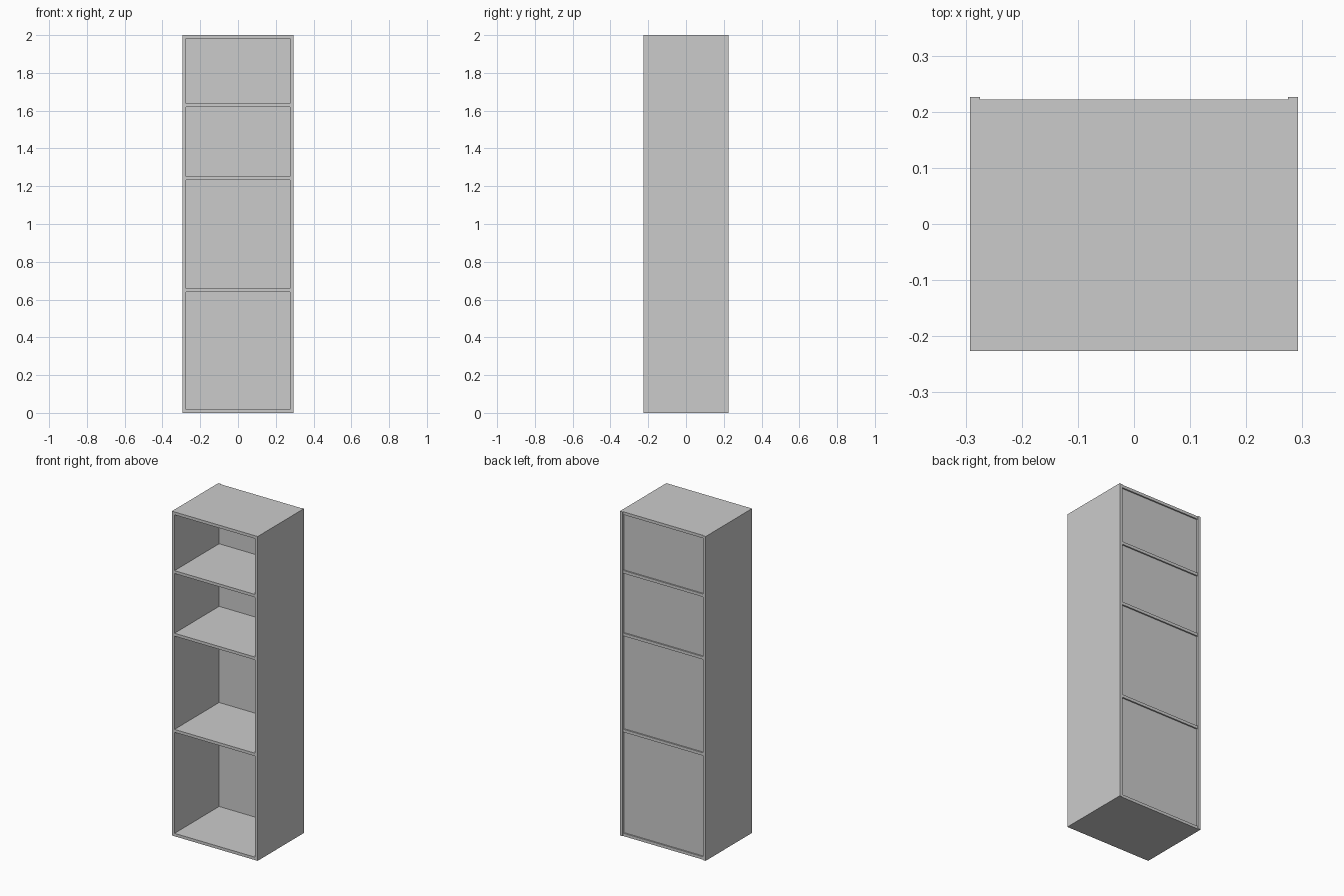
import bpy

if "Cube" in bpy.data.objects:
    bpy.data.objects.remove(bpy.data.objects["Cube"])

W, D, H, T = 0.585, 0.452, 2.0, 0.018   # overall size and board thickness

grey = bpy.data.materials.new("light grey")
grey.diffuse_color = (0.6, 0.6, 0.6, 1)
grey.use_nodes = True
grey.node_tree.nodes["Principled BSDF"].inputs["Base Color"].default_value = grey.diffuse_color


def box(name, x0, x1, y0, y1, z0, z1):
    bpy.ops.mesh.primitive_cube_add(
        size=1, location=((x0 + x1) / 2, (y0 + y1) / 2, (z0 + z1) / 2))
    ob = bpy.context.object
    ob.name = name
    ob.scale = (x1 - x0, y1 - y0, z1 - z0)
    bpy.ops.object.transform_apply(location=False, rotation=False, scale=True)
    ob.data.materials.append(grey)
    return ob


# Side boards, full depth
inner = W / 2 - T
box("left_side", -W / 2, -inner, -D / 2, D / 2, 0, H)
box("right_side", inner, W / 2, -D / 2, D / 2, 0, H)

# Bottom, shelves and top, slightly shorter at the back
levels = [0, 0.641, 1.234, 1.62, H - T]
names = ["bottom_board", "lower_shelf", "middle_shelf", "upper_shelf", "top_board"]
for name, z in zip(names, levels):
    box(name, -inner, inner, -D / 2, D / 2 - 0.0045, z, z + T)

# Thin back panels recessed between the boards
for i, (a, b) in enumerate(zip(levels, levels[1:])):
    box(f"back_panel_{i + 1}", -inner, inner, 0.208, 0.213, a + T, b)
